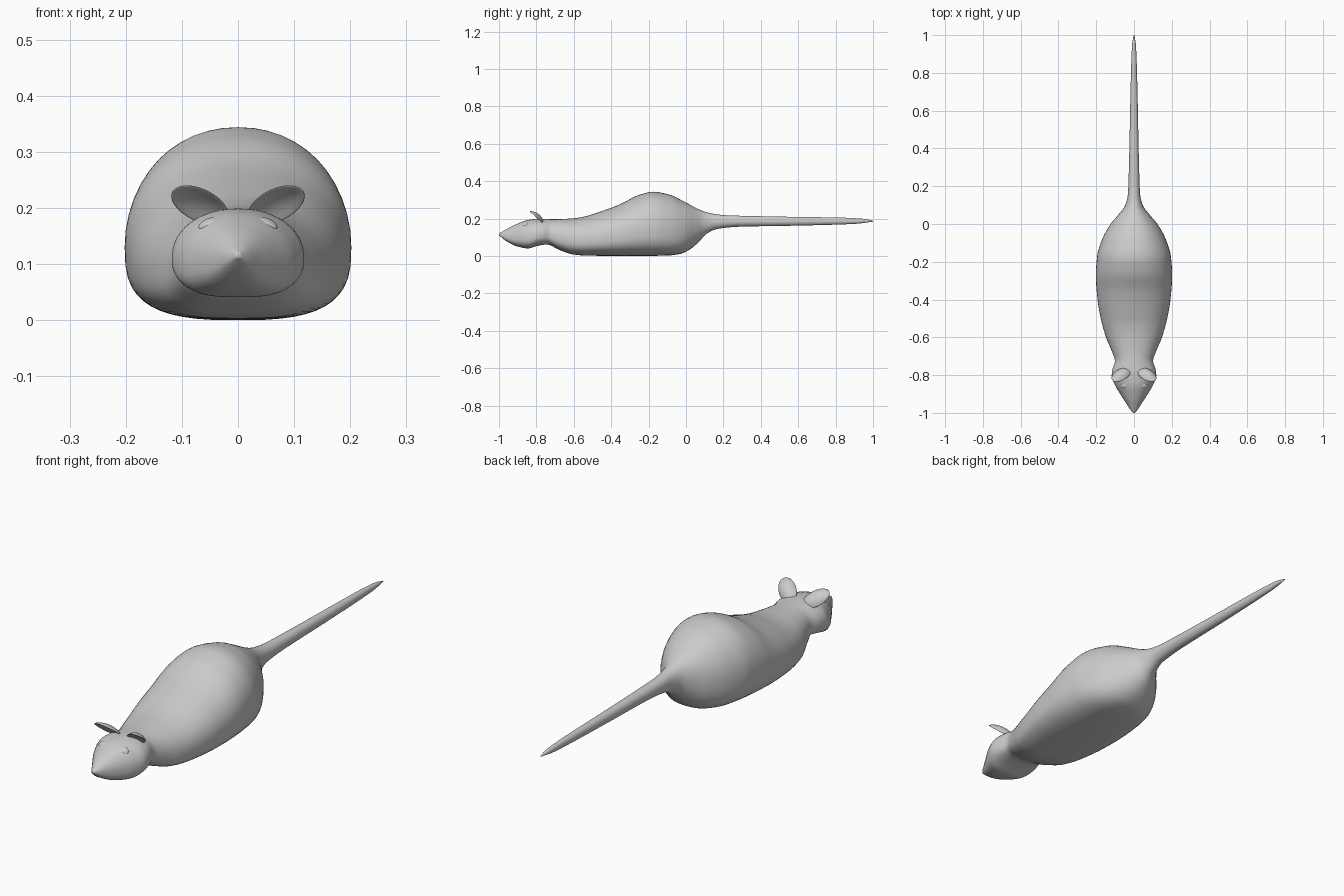
import bpy, bmesh, math
from mathutils import Matrix, Vector

if "Cube" in bpy.data.objects:
    bpy.data.objects.remove(bpy.data.objects["Cube"])

# Side and top outlines, each as (y, value)
TOP = [(-1, .121), (-.97, .138), (-.917, .166), (-.84, .194), (-.79, .199), (-.7, .197), (-.6, .202),
       (-.54, .212), (-.46, .237), (-.355, .276), (-.248, .328), (-.175, .344), (-.087, .328),
       (-.007, .29), (.073, .248), (.127, .23), (.218, .218), (.5, .211), (.85, .205), (.95, .199), (1, .188)]
BOTTOM = [(-1, .112), (-.975, .09), (-.945, .07), (-.9, .051), (-.845, .041), (-.795, .054), (-.745, .062),
          (-.675, .032), (-.605, .009), (-.54, .003), (-.3, 0), (-.1, .003), (-.033, .011), (.02, .035),
          (.073, .08), (.11, .119), (.17, .146), (.287, .157), (.6, .163), (.9, .172), (1, .184)]
WIDTH = [(-1, .004), (-.985, .018), (-.95, .041), (-.9, .073), (-.85, .102), (-.8, .118), (-.765, .113),
         (-.725, .101), (-.68, .115), (-.6, .148), (-.5, .176), (-.4, .193), (-.27, .202), (-.17, .195),
         (-.08, .168), (0, .124), (.05, .082), (.1, .046), (.16, .032), (.3, .027), (.8, .016), (.95, .01), (1, .002)]
SHAPE = [(-1, .4), (-.1, .41), (.12, .5), (1, .5)]


def sample(points, y):
    """Monotone cubic interpolation of an outline."""
    n = len(points)
    d = [(points[i + 1][1] - points[i][1]) / (points[i + 1][0] - points[i][0]) for i in range(n - 1)]

    def slope(i):
        if i == 0 or i == n - 1:
            return d[min(i, n - 2)]
        a, b = d[i - 1], d[i]
        return 2 * a * b / (a + b) if a * b > 0 else 0

    i = max(k for k in range(n - 1) if points[k][0] <= y + 1e-9)
    (y0, v0), (y1, v1) = points[i], points[i + 1]
    h = y1 - y0
    t = (y - y0) / h
    return ((2 * t**3 - 3 * t**2 + 1) * v0 + (t**3 - 2 * t**2 + t) * h * slope(i)
            + (3 * t**2 - 2 * t**3) * v1 + (t**3 - t**2) * h * slope(i + 1))


def power(v, n):
    return math.copysign(abs(v) ** (2 / n), v)


def finish(bm, name):
    bmesh.ops.recalc_face_normals(bm, faces=bm.faces)
    mesh = bpy.data.meshes.new(name)
    bm.to_mesh(mesh)
    bm.free()
    mesh.shade_smooth()
    obj = bpy.data.objects.new(name, mesh)
    bpy.context.collection.objects.link(obj)
    return obj


# Head, body and tail as one lofted skin
SEG, ROWS = 48, 160
bm = bmesh.new()
rings = []
for r in range(ROWS + 1):
    y = -1 + 2 * (r / ROWS) ** 1.25
    top, bot, w = sample(TOP, y), sample(BOTTOM, y), sample(WIDTH, y)
    f = sample(SHAPE, y)
    mid = bot + (top - bot) * f
    low = 2 + .8 * (.5 - f) / .09
    ring = []
    for s in range(SEG):
        a = 2 * math.pi * s / SEG
        c, sn = math.cos(a), math.sin(a)
        n, h = (2.1, top - mid) if sn > 0 else (low, mid - bot)
        ring.append(bm.verts.new((w * power(c, n), y, mid + h * power(sn, n))))
    rings.append(ring)
for a, b in zip(rings, rings[1:]):
    for s in range(SEG):
        t = (s + 1) % SEG
        bm.faces.new((a[s], a[t], b[t], b[s]))
bm.faces.new(rings[0])
bm.faces.new(rings[-1])
finish(bm, "body")


def blob(name, radii, matrix, cup=0):
    """Ellipsoid, optionally bent into a cup towards its local +z."""
    bm = bmesh.new()
    bmesh.ops.create_uvsphere(bm, u_segments=32, v_segments=20, radius=1)
    for v in bm.verts:
        x, y, z = v.co
        v.co = (x * radii[0], y * radii[1], z * radii[2] + cup * (x * x + y * y - .5))
    bm.transform(matrix)
    return finish(bm, name)


for side, label in ((1, "left"), (-1, "right")):
    mirror = Matrix.Scale(side, 4, Vector((1, 0, 0)))
    # Cupped ear leaning forward, long axis pointing up and outwards
    lean = Matrix(((1, 0, 0), (0, -.73, -.68), (0, .68, -.73))).to_4x4()
    ear = Matrix.Translation((.068, -.793, .21)) @ lean @ Matrix.Rotation(math.radians(45), 4, 'Z')
    blob(label + "_ear", (.062, .037, .007), mirror @ ear, .014)
    # Eye lying on the slope of the head
    eye = (Matrix.Translation((.052, -.858, .171)) @ Matrix.Rotation(math.radians(24), 4, 'Y')
           @ Matrix.Rotation(math.radians(22), 4, 'X'))
    blob(label + "_eye", (.02, .016, .009), mirror @ eye)
